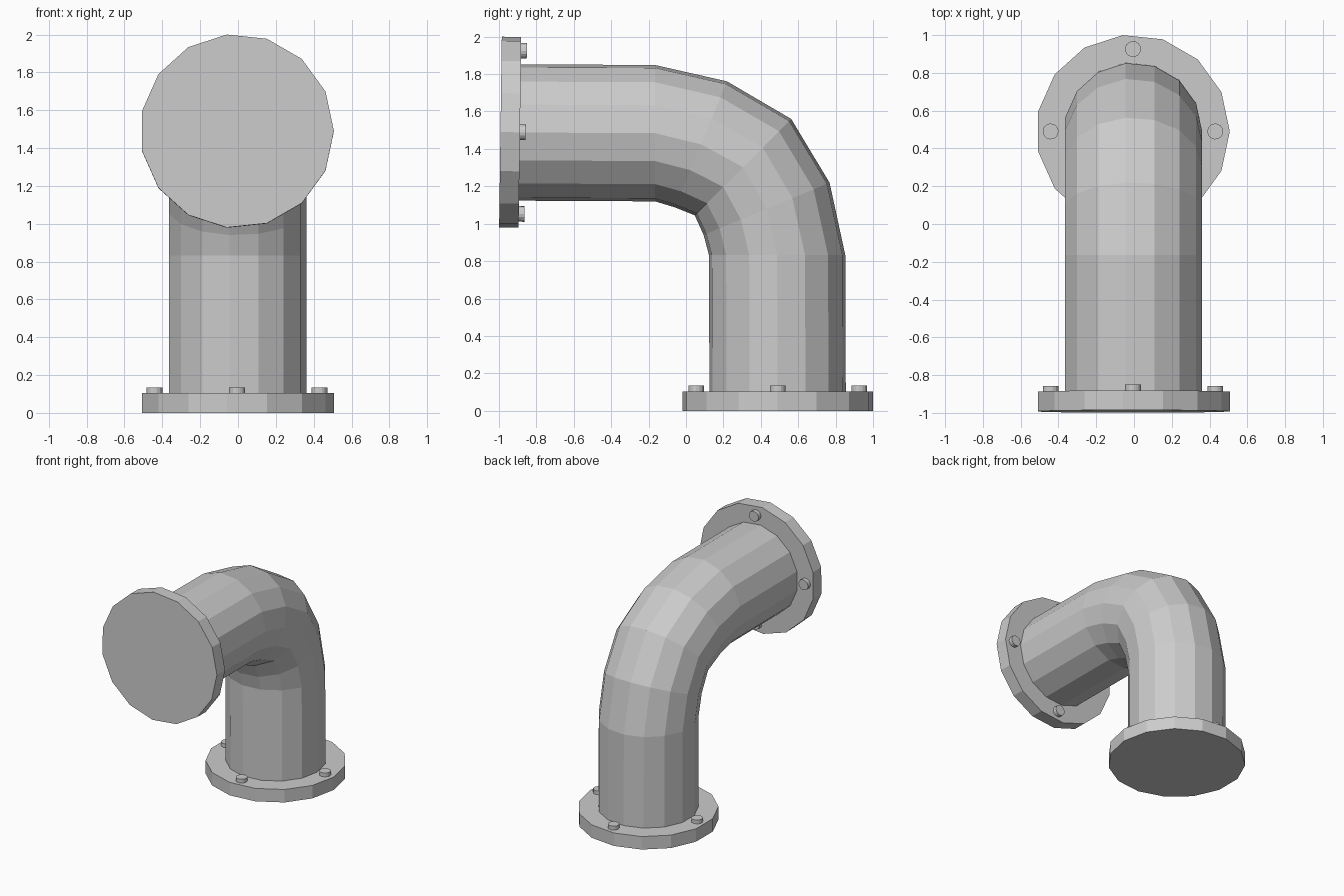
import bpy, bmesh, math
from mathutils import Matrix, Vector

if "Cube" in bpy.data.objects:
    bpy.data.objects.remove(bpy.data.objects["Cube"])

SIDES = 15
CX = -0.0056          # centre line of the pipe in x
PIPE_R = 0.3665


def finish(name, bm):
    bmesh.ops.recalc_face_normals(bm, faces=bm.faces)
    mesh = bpy.data.meshes.new(name)
    bm.to_mesh(mesh)
    bm.free()
    ob = bpy.data.objects.new(name, mesh)
    bpy.context.collection.objects.link(ob)
    return ob


def disc(name, r, z0, z1, frame, x=0, y=0):
    """Closed cylinder in a flange's own frame (z points towards the pipe)."""
    bm = bmesh.new()
    ring = [(x + r * math.cos(2 * math.pi * i / SIDES),
             y + r * math.sin(2 * math.pi * i / SIDES)) for i in range(SIDES)]
    low = [bm.verts.new(frame @ Vector((px, py, z0))) for px, py in ring]
    top = [bm.verts.new(frame @ Vector((px, py, z1))) for px, py in ring]
    bm.faces.new(low)
    bm.faces.new(top)
    for i in range(SIDES):
        j = (i + 1) % SIDES
        bm.faces.new((low[i], low[j], top[j], top[i]))
    return finish(name, bm)


def flange(name, frame):
    disc(name, 0.5127, 0, 0.104, frame)
    # four bolts
    for k in range(4):
        a = k * math.pi / 2
        disc(f"{name}_bolt_{k + 1}", 0.042, 0.09, 0.135, frame,
             0.436 * math.cos(a), 0.436 * math.sin(a))


# Flanges: one on the floor, one upright and slightly tilted at the front
flange("base_flange", Matrix.Translation((CX, 0.49, 0)))
swap_yz = Matrix(((1, 0, 0, 0), (0, 0, 1, 0), (0, 1, 0, 0), (0, 0, 0, 1)))
flange("front_flange", Matrix.Translation((CX, -0.992, 1.49))
       @ Matrix.Rotation(math.radians(-0.8), 4, 'X') @ swap_yz)

# Elbow pipe: straight leg, four-segment bend, straight leg
by, bz = -0.165, 0.833
stations = [(0.49, 0.05, 0)]
for k, rad in enumerate((0.652, 0.645, 0.664, 0.64, 0.651)):
    phi = math.radians(22.5 * k)
    stations.append((by + rad * math.cos(phi), bz + rad * math.sin(phi), phi))
stations.append((-0.94, 1.488, math.pi / 2))

bm = bmesh.new()
rings = []
for y, z, phi in stations:
    ring = []
    for i in range(SIDES):
        a = 2 * math.pi * i / SIDES
        s = PIPE_R * math.sin(a)
        ring.append(bm.verts.new((CX + PIPE_R * math.cos(a),
                                  y + s * math.cos(phi), z + s * math.sin(phi))))
    rings.append(ring)
for r0, r1 in zip(rings, rings[1:]):
    for i in range(SIDES):
        j = (i + 1) % SIDES
        bm.faces.new((r0[i], r0[j], r1[j], r1[i]))
bm.faces.new(rings[0])
bm.faces.new(rings[-1])
finish("elbow_pipe", bm)
